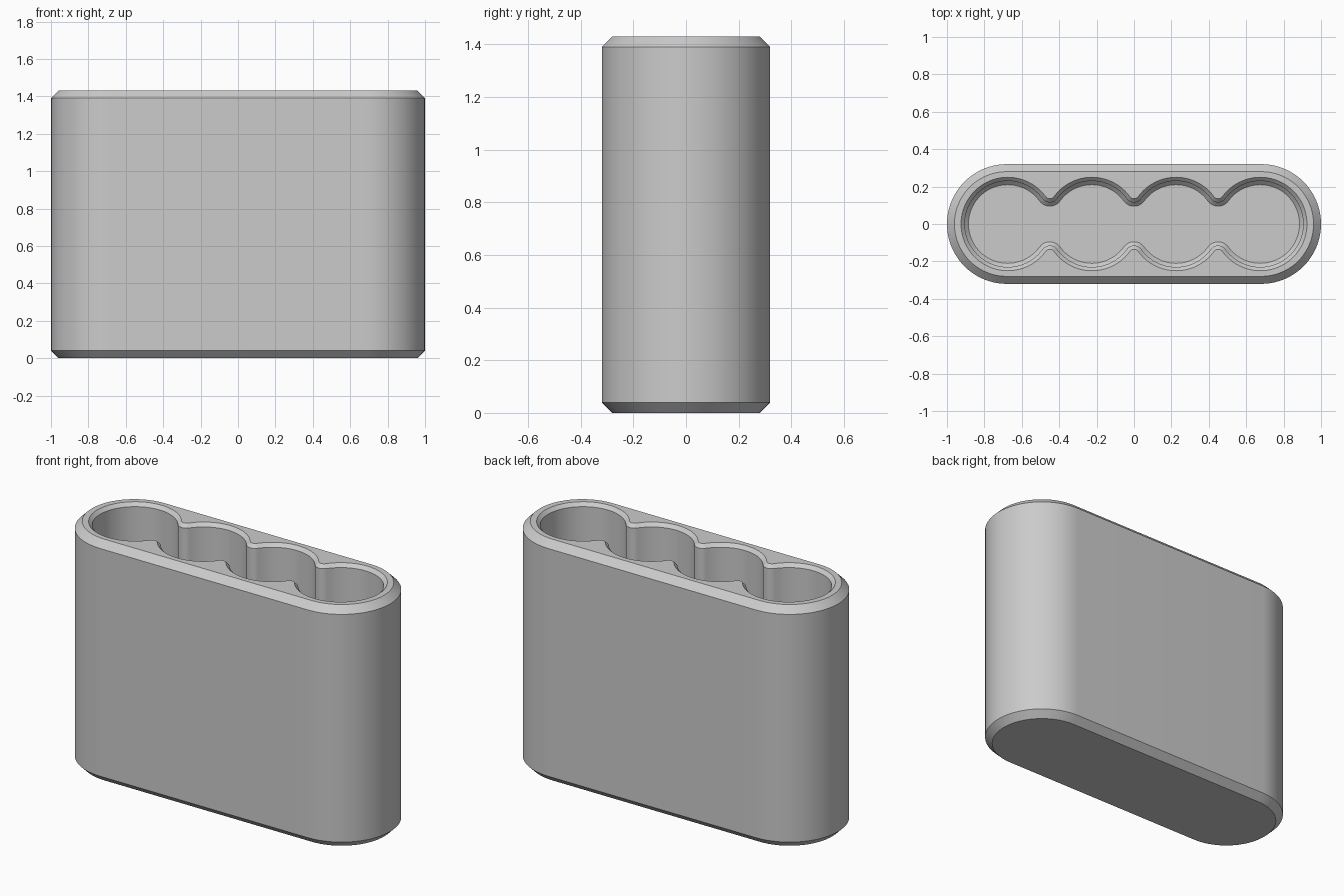
import bpy, bmesh
from math import sin, cos, pi, atan2, hypot

cube = bpy.data.objects.get("Cube")
if cube:
    bpy.data.objects.remove(cube, do_unlink=True)

HEIGHT, RADIUS, HALF = 1.43, 0.32, 0.68   # outer body
BEVEL, LIP, FLOOR = 0.04, 0.02, 0.09      # chamfers and cavity floor height
PITCH, LOBE = 0.45, 0.25                  # lobe spacing and rim radius
RIDGE, RIDGE_Y = 0.027, 0.162             # rounded ridge between lobes


def arc(cx, cy, r, a0, a1, n):
    return [(cx + r * cos(a0 + (a1 - a0) * i / n),
             cy + r * sin(a0 + (a1 - a0) * i / n)) for i in range(n + 1)]


def both_sides(half):
    """Close a half outline by turning it half a revolution."""
    return half + [(-x, -y) for x, y in half]


def stadium(inset):
    r = RADIUS - inset
    return both_sides(arc(HALF, 0, r, -pi / 2, pi / 2, 40))


def lobed(inset):
    r, ridge = LOBE - inset, RIDGE + inset
    t = atan2(RIDGE_Y, PITCH / 2)
    pts = []
    for i in range(4):
        cx = (1.5 - i) * PITCH
        start = 0 if i == 0 else t
        end = pi if i == 3 else pi - t
        pts += arc(cx, 0, r, start, end, 32)[:-1]
        if i < 3:
            pts += arc(cx - PITCH / 2, RIDGE_Y, ridge, -t, t - pi, 12)[:-1]
    return both_sides(pts)


bm = bmesh.new()


def loft(outline, levels):
    """Skin one outline through (inset, z) levels; return the vertex rings."""
    rings = [[bm.verts.new((x, y, z)) for x, y in outline(d)] for d, z in levels]
    for a, b in zip(rings, rings[1:]):
        n = len(a)
        for i in range(n):
            j = (i + 1) % n
            bm.faces.new((a[i], a[j], b[j], b[i]))
    return rings


# Outer shell with chamfered base and shoulder
shell = loft(stadium, [(BEVEL, 0), (0, BEVEL), (0, HEIGHT - BEVEL), (BEVEL, HEIGHT)])
bm.faces.new(shell[0][::-1])

# Four joined wells with a chamfered lip and chamfered floor
well = loft(lobed, [(0, HEIGHT), (LIP, HEIGHT - LIP),
                    (LIP, FLOOR + LIP), (2 * LIP, FLOOR)])
bm.faces.new(well[-1])

# Flat rim between shell and wells
rim = [bm.edges.get((r[i - 1], r[i])) for r in (shell[-1], well[0]) for i in range(len(r))]
bmesh.ops.triangle_fill(bm, use_beauty=True, edges=rim, normal=(0, 0, 1))
bmesh.ops.recalc_face_normals(bm, faces=bm.faces[:])

mesh = bpy.data.meshes.new("holder_body")
bm.to_mesh(mesh)
bm.free()
body = bpy.data.objects.new("holder_body", mesh)
bpy.context.collection.objects.link(body)

# Plain grey material
grey = bpy.data.materials.new("plain_grey")
grey.use_nodes = True
colour = (0.6, 0.6, 0.6, 1)
grey.diffuse_color = colour
grey.node_tree.nodes["Principled BSDF"].inputs["Base Color"].default_value = colour
mesh.materials.append(grey)

bpy.ops.object.select_all(action="DESELECT")
body.select_set(True)
bpy.context.view_layer.objects.active = body
bpy.ops.object.shade_smooth_by_angle(angle=pi / 6)
